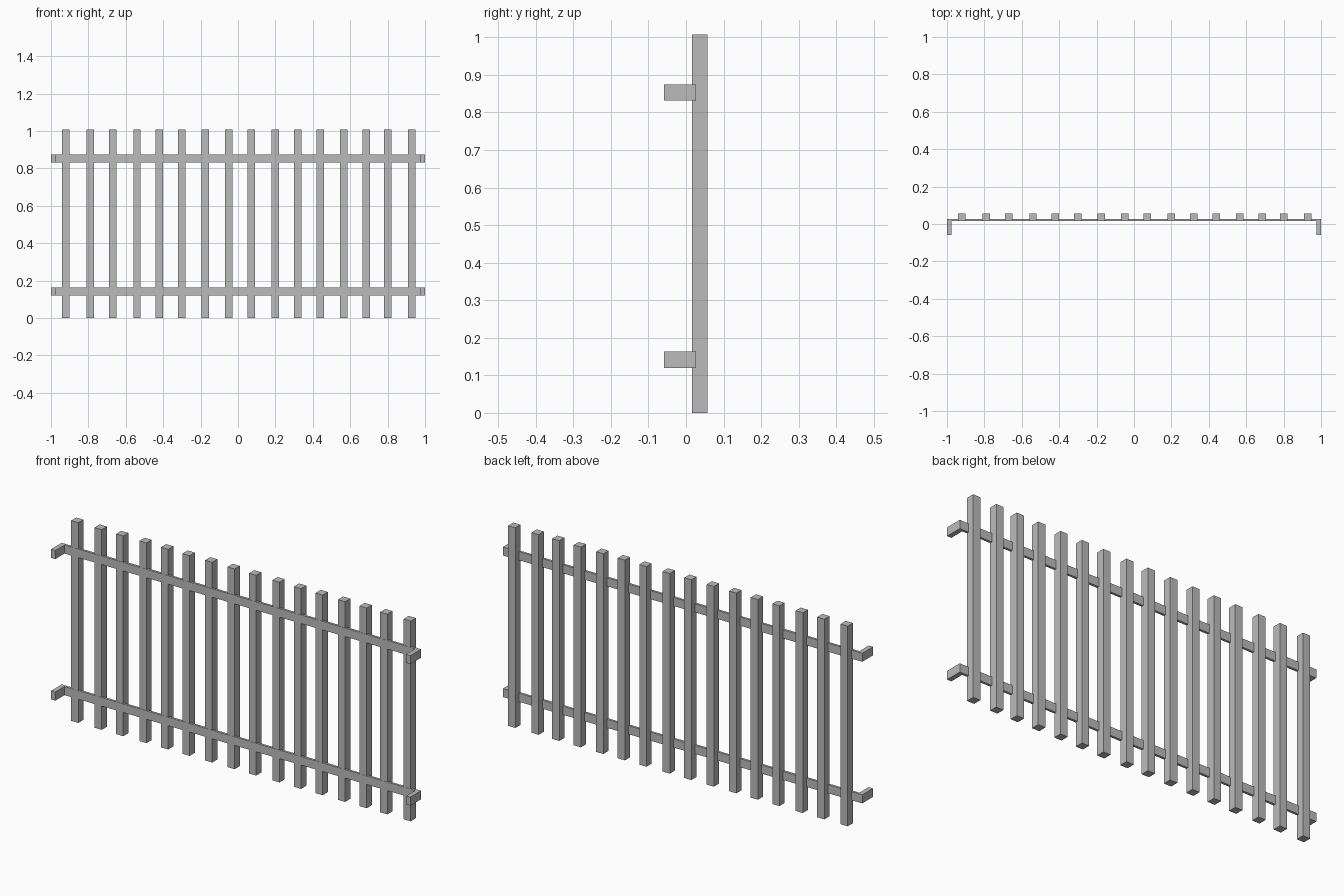
import bpy
import bmesh
from mathutils import Matrix, Vector

cube = bpy.data.objects.get("Cube")
if cube:
    bpy.data.objects.remove(cube, do_unlink=True)

metal = bpy.data.materials.new("grey_metal")
metal.use_nodes = True
grey = (0.5, 0.5, 0.5, 1)
metal.diffuse_color = grey
metal.node_tree.nodes["Principled BSDF"].inputs["Base Color"].default_value = grey


def add_object(name, bm):
    mesh = bpy.data.meshes.new(name)
    bmesh.ops.recalc_face_normals(bm, faces=bm.faces)
    bm.to_mesh(mesh)
    bm.free()
    mesh.materials.append(metal)
    obj = bpy.data.objects.new(name, mesh)
    bpy.context.collection.objects.link(obj)


def box(name, low, high):
    low, high = Vector(low), Vector(high)
    bm = bmesh.new()
    bmesh.ops.create_cube(bm, size=1, matrix=Matrix.Translation((low + high) / 2)
                          @ Matrix.Diagonal((*(high - low), 1)))
    add_object(name, bm)


# Upright square bars, slightly uneven spacing
bar_x = [-0.92, -0.79, -0.67, -0.54, -0.42, -0.30, -0.175, -0.05,
         0.07, 0.20, 0.32, 0.44, 0.565, 0.685, 0.80, 0.93]
for i, x in enumerate(bar_x, 1):
    box(f"upright_bar_{i}", (x - 0.02, 0.016, 0), (x + 0.02, 0.057, 1.007))


# Flat rails with both ends bent toward the front
def rail(name, z, height=0.043):
    front, inner, back, end, bend = -0.058, 0.015, 0.027, 1.0, 0.976
    half = [(bend, inner), (bend, front), (end, front), (end, back)]
    outline = half + [(-x, y) for x, y in reversed(half)]
    bm = bmesh.new()
    face = bm.faces.new([bm.verts.new((x, y, z)) for x, y in outline])
    new = bmesh.ops.extrude_face_region(bm, geom=[face])["geom"]
    bmesh.ops.translate(bm, vec=(0, 0, height),
                        verts=[v for v in new if isinstance(v, bmesh.types.BMVert)])
    add_object(name, bm)


rail("lower_rail", 0.12)
rail("upper_rail", 0.832)
